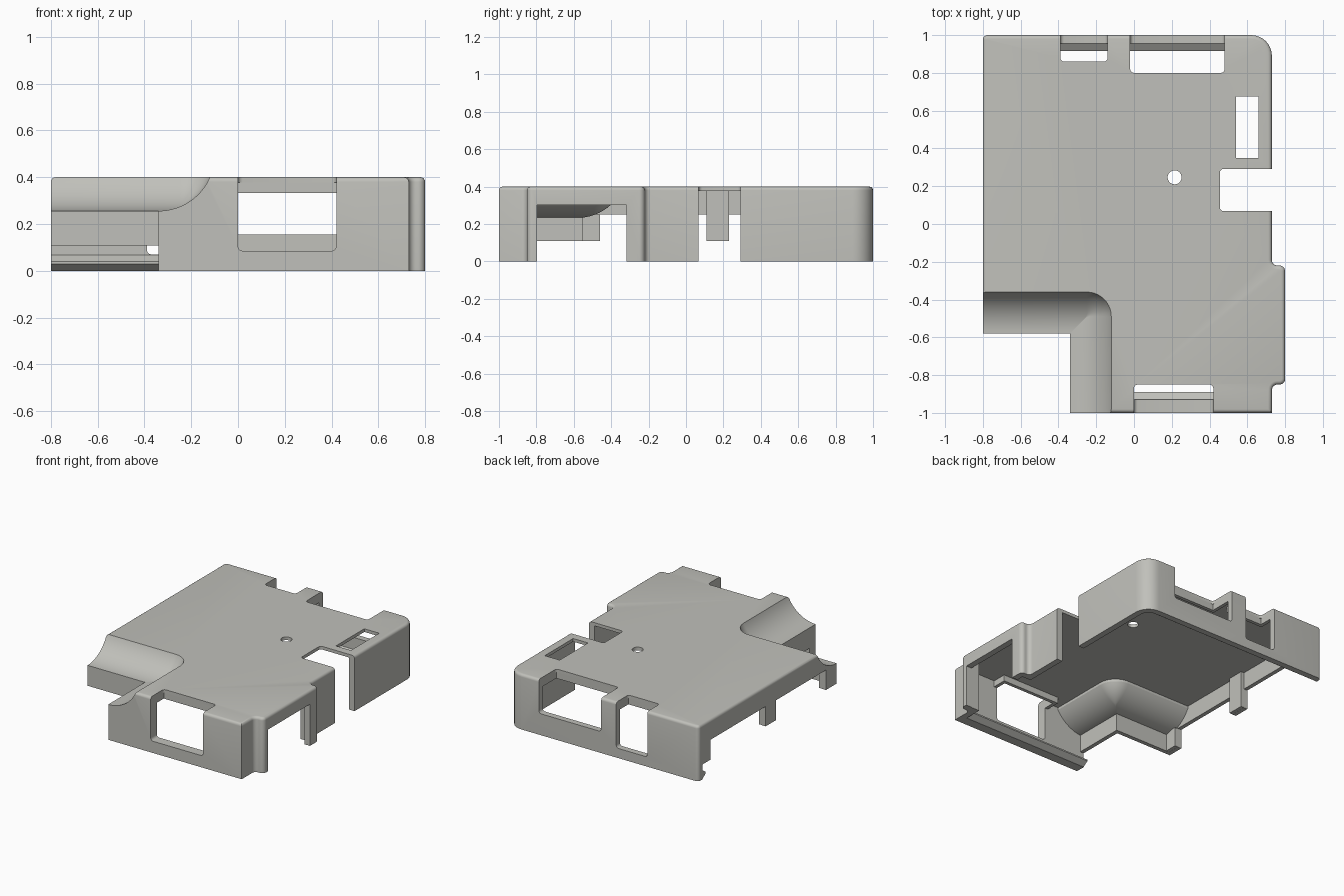
import bpy, bmesh, math
from mathutils import Vector

if "Cube" in bpy.data.objects:
    bpy.data.objects.remove(bpy.data.objects["Cube"])

grey = bpy.data.materials.new("warm_grey_plastic")
grey.diffuse_color = (0.53, 0.53, 0.495, 1)
grey.use_nodes = True
grey.node_tree.nodes["Principled BSDF"].inputs["Base Color"].default_value = grey.diffuse_color


def make(name, bm):
    bmesh.ops.recalc_face_normals(bm, faces=bm.faces)
    me = bpy.data.meshes.new(name)
    bm.to_mesh(me)
    bm.free()
    me.materials.append(grey)
    ob = bpy.data.objects.new(name, me)
    bpy.context.collection.objects.link(ob)
    return ob


def box(name, x0, x1, y0, y1, z0, z1, r=0):
    bm = bmesh.new()
    bmesh.ops.create_cube(bm, size=1)
    for v in bm.verts:
        v.co = ((x0 + x1) / 2 + v.co.x * (x1 - x0),
                (y0 + y1) / 2 + v.co.y * (y1 - y0),
                (z0 + z1) / 2 + v.co.z * (z1 - z0))
    if r:
        bmesh.ops.bevel(bm, geom=bm.edges[:], offset=r, segments=4,
                        profile=0.5, affect='EDGES')
    return make(name, bm)


def rounded(points):
    """Outline from (x, y, corner radius)."""
    out, n = [], len(points)
    for i, (x, y, r) in enumerate(points):
        p = Vector((x, y))
        if not r:
            out.append(p)
            continue
        a = (Vector(points[i - 1][:2]) - p).normalized() * r
        b = (Vector(points[(i + 1) % n][:2]) - p).normalized() * r
        for k in range(9):
            t = k / 8 * math.pi / 2
            out.append(p + a * (1 - math.sin(t)) + b * (1 - math.cos(t)))
    return out


def slab(name, outline, z0, z1, bevel=0):
    bm = bmesh.new()
    base = bm.faces.new([bm.verts.new((p[0], p[1], z0)) for p in outline])
    ext = bmesh.ops.extrude_face_region(bm, geom=[base])["geom"]
    for v in ext:
        if isinstance(v, bmesh.types.BMVert):
            v.co.z = z1
    bmesh.ops.recalc_face_normals(bm, faces=bm.faces)
    if bevel:
        top = [e for e in bm.edges if all(v.co.z > z1 - 1e-5 for v in e.verts)]
        bmesh.ops.bevel(bm, geom=top, offset=bevel, segments=4, profile=0.5,
                        affect='EDGES')
    return make(name, bm)


def trough(name, radius, z_top):
    """Concave channel that follows the two sides of the corner notch."""
    cz = 0.496
    a1 = math.acos((cz - z_top) / radius)
    prof = [(radius * math.sin(a1 * k / 16), cz - radius * math.cos(a1 * k / 16))
            for k in range(17)]
    prof += [(prof[-1][0], 0.7), (-0.12, 0.7), (-0.12, cz - radius)]
    bm = bmesh.new()
    rows = []
    for d, z in prof:
        r = max(0.002, d - 0.09)
        cx, cy = -0.34 + d - r, -0.58 + d - r
        path = [(-0.95, cy + r)]
        path += [(cx + r * math.sin(k * math.pi / 20), cy + r * math.cos(k * math.pi / 20))
                 for k in range(11)]
        path += [(cx + r, -1.15)]
        rows.append([bm.verts.new((x, y, z)) for x, y in path])
    n, m = len(rows), len(rows[0])
    for i in range(n):
        a, b = rows[i], rows[(i + 1) % n]
        for j in range(m - 1):
            bm.faces.new((a[j], a[j + 1], b[j + 1], b[j]))
    bm.faces.new([r[0] for r in rows])
    bm.faces.new([r[-1] for r in rows])
    return make(name, bm)


def cut(target, cutter):
    mod = target.modifiers.new("cut", 'BOOLEAN')
    mod.operation, mod.solver, mod.object = 'DIFFERENCE', 'EXACT', cutter
    bpy.context.view_layer.objects.active = target
    bpy.ops.object.modifier_apply(modifier="cut")
    bpy.data.objects.remove(cutter, do_unlink=True)


# Outer shell with side bump and corner notch
shell = slab("shell", rounded([
    (-0.8, 1, 0.025), (-0.8, -0.58, 0), (-0.34, -0.58, 0), (-0.34, -1, 0),
    (0.73, -1, 0), (0.73, -0.85, 0.03), (0.8, -0.85, 0.03), (0.8, -0.22, 0.03),
    (0.73, -0.22, 0.03), (0.73, 1, 0.11)]), 0, 0.4, 0.02)

# Hollow interior, leaving skin under the channel
cavity = slab("cavity", rounded([
    (-0.77, 0.955, 0), (-0.77, -0.55, 0), (-0.31, -0.55, 0), (-0.31, -0.93, 0),
    (0.685, -0.93, 0), (0.685, -0.8, 0), (0.755, -0.8, 0), (0.755, -0.265, 0),
    (0.685, -0.265, 0), (0.685, 0.955, 0.07)]), -0.1, 0.377)
cut(cavity, trough("channel_skin", 0.263, 0.36))
cut(shell, cavity)
cut(shell, trough("channel", 0.24, 0.405))

# Connector openings that wrap from wall to roof
cut(shell, box("front_opening", 0, 0.42, -1.2, -0.85, 0.085, 0.6, 0.02))
cut(shell, box("back_opening_wide", -0.02, 0.48, 0.80, 1.2, 0.155, 0.6, 0.02))
cut(shell, box("back_opening_small", -0.39, -0.14, 0.86, 1.2, 0.07, 0.6, 0.02))
cut(shell, box("side_notch", 0.455, 1, 0.068, 0.292, -0.2, 0.6, 0.02))
cut(shell, box("side_window", 0.6, 0.9, -0.797, -0.318, -0.2, 0.302))
cut(shell, box("roof_slot", 0.54, 0.66, 0.35, 0.675, 0.3, 0.6))
cut(shell, slab("round_hole", [(0.215 + 0.037 * math.cos(k * math.pi / 16),
                                0.247 + 0.037 * math.sin(k * math.pi / 16))
                               for k in range(32)], 0.3, 0.6))

# Lower edges of the left wall and the notch walls
cut(shell, box("left_edge_front", -0.9, -0.76, -0.46, 0.11, -0.2, 0.252))
cut(shell, box("left_edge_back", -0.9, -0.76, 0.23, 0.86, -0.2, 0.252))
cut(shell, box("left_edge_low", -0.9, -0.76, -0.7, 0.954, -0.2, 0.108))
cut(shell, box("notch_edge_long", -0.9, -0.3, -0.7, -0.5, -0.2, 0.108))
cut(shell, box("notch_edge_short", -0.4, -0.3, -0.931, -0.5, -0.2, 0.108))

# Thick tabs hanging inside the left wall
parts = [shell]
for i, (y0, y1) in enumerate([(-0.57, -0.46), (0.11, 0.23)]):
    parts.append(box(f"left_tab_{i}", -0.799, -0.745, y0, y1, 0.109, 0.385 if i else 0.25))

# Lips hanging below the roof around the openings
T = 0.025
for name, x0, x1, edge, wall, s in [("front", 0, 0.42, -0.85, -0.94, 1),
                                    ("back_wide", -0.02, 0.48, 0.80, 0.965, -1),
                                    ("back_small", -0.39, -0.14, 0.86, 0.965, -1)]:
    far = edge + s * T
    parts.append(box(f"{name}_lip", x0 - T, x1 + T, min(edge, far), max(edge, far), 0.332, 0.38))
    for side, a, b in [("left", x0 - T, x0), ("right", x1, x1 + T)]:
        parts.append(box(f"{name}_lip_{side}", a, b, min(wall, edge), max(wall, edge), 0.332, 0.38))

# Snap beads along the foot of the front and back walls
for name, x0, x1, y, s in [("front_bead", -0.339, 0.69, -0.932, 1),
                           ("back_bead", -0.799, 0.64, 0.957, -1)]:
    bm = bmesh.new()
    ends = [[bm.verts.new((x, y + s * d, z)) for d, z in
             ((-0.01, 0.001), (0.002, 0.001), (0.042, 0.03), (0.042, 0.04), (0.002, 0.068), (-0.01, 0.068))]
            for x in (x0, x1)]
    for e in ends:
        bm.faces.new(e)
    for k in range(6):
        j = (k + 1) % 6
        bm.faces.new((ends[0][k], ends[0][j], ends[1][j], ends[1][k]))
    parts.append(make(name, bm))

# Smooth rounded areas, keep edges crisp
bpy.ops.object.select_all(action='DESELECT')
for ob in parts:
    ob.select_set(True)
bpy.context.view_layer.objects.active = shell
bpy.ops.object.shade_smooth_by_angle(angle=math.radians(30))
